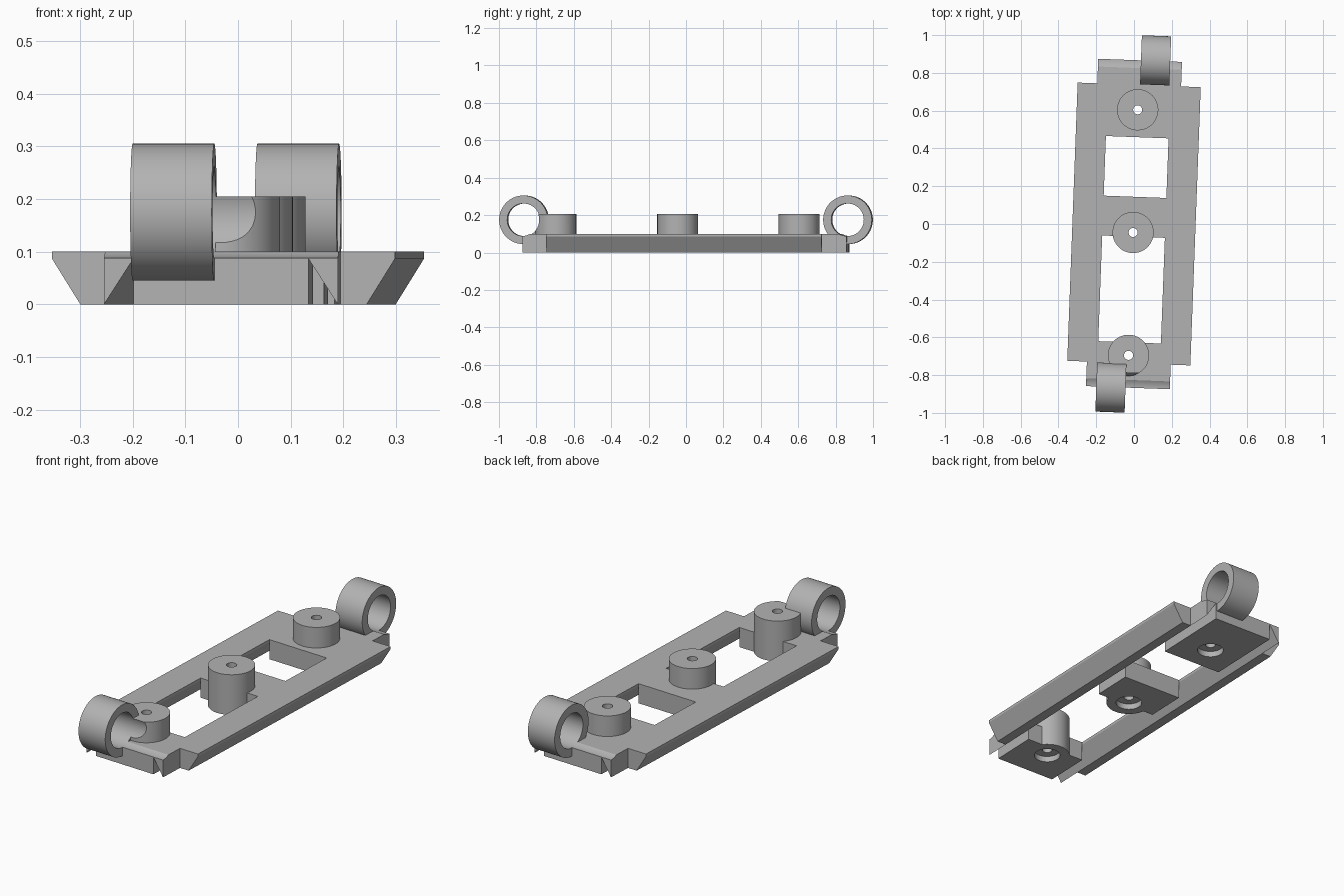
import bpy, bmesh, math
from mathutils import Matrix

if "Cube" in bpy.data.objects:
    bpy.data.objects.remove(bpy.data.objects["Cube"])

TILT = Matrix.Rotation(math.radians(-2.14), 4, 'Z')   # whole part sits slightly turned
RING_Y, RING_Z, RING_R, BORE_R = 0.87, 0.175, 0.13, 0.087
TOP, LIP = 0.1, 0.087

grey = bpy.data.materials.new("light_grey")
grey.diffuse_color = (0.45, 0.45, 0.45, 1)
grey.use_nodes = True
grey.node_tree.nodes["Principled BSDF"].inputs["Base Color"].default_value = grey.diffuse_color


def make(name, bm):
    bmesh.ops.recalc_face_normals(bm, faces=bm.faces)
    mesh = bpy.data.meshes.new(name)
    bm.to_mesh(mesh)
    bm.free()
    mesh.materials.append(grey)
    ob = bpy.data.objects.new(name, mesh)
    bpy.context.collection.objects.link(ob)
    return ob


def prism(name, profile, y0, y1):
    """Extrude an (x, z) profile along y."""
    bm = bmesh.new()
    face = bm.faces.new([bm.verts.new((x, y0, z)) for x, z in profile])
    new = bmesh.ops.extrude_face_region(bm, geom=[face])["geom"]
    bmesh.ops.translate(bm, vec=(0, y1 - y0, 0),
                        verts=[v for v in new if isinstance(v, bmesh.types.BMVert)])
    return make(name, bm)


def cylinder(name, r, length, centre, along_x=False, sides=64):
    bm = bmesh.new()
    m = Matrix.Translation(centre)
    if along_x:
        m = m @ Matrix.Rotation(math.pi / 2, 4, 'Y')
    bmesh.ops.create_cone(bm, cap_ends=True, segments=sides, radius1=r, radius2=r,
                          depth=length, matrix=m)
    return make(name, bm)


def boolean(ob, other, op):
    mod = ob.modifiers.new("bool", 'BOOLEAN')
    mod.object, mod.operation, mod.solver = other, op, 'EXACT'
    bpy.context.view_layer.objects.active = ob
    bpy.ops.object.modifier_apply(modifier=mod.name)
    bpy.data.objects.remove(other)


def cut_bore(ob, s):
    boolean(ob, cylinder("bore", BORE_R, 1.0, (0, s * RING_Y, RING_Z), True, 96), 'DIFFERENCE')


parts = []

# dovetail side rails, with narrower vertical-sided tips at both ends
for side, s in (("left", -1), ("right", 1)):
    full = [(.326, TOP), (.326, LIP), (.272, 0), (.222, 0), (.166, LIP), (.166, TOP)]
    tip = [(.222, TOP), (.222, 0), (.166, LIP), (.166, TOP)]
    parts.append(prism(side + "_rail", [(s * x, z) for x, z in full], -.737, .737))
    for end, e in (("front", -1), ("back", 1)):
        ob = prism(f"{end}_{side}_rail_tip", [(s * x, z) for x, z in tip], e * .737, e * .867)
        cut_bore(ob, e)
        parts.append(ob)

# cross blocks, each with a drilled boss: name, y range, boss y, bore end
for name, y0, y1, by, end in (("front", -.867, -.627, -.696, -1),
                              ("middle", -.067, .144, -.045, 0),
                              ("back", .46, .867, .605, 1)):
    block = prism(name + "_block_and_boss",
                  [(-.166, 0), (.166, 0), (.166, TOP), (-.166, TOP)], y0, y1)
    boolean(block, cylinder("boss", .109, .205, (-.003, by, .1025)), 'UNION')
    boolean(block, cylinder("hole", .024, .6, (-.003, by, .1), sides=32), 'DIFFERENCE')
    boolean(block, cylinder("recess", .063, .06, (-.003, by, 0)), 'DIFFERENCE')
    if end:
        cut_bore(block, end)
    parts.append(block)

# hinge rings at opposite ends
for name, s, x in (("front_ring", -1, -.09), ("back_ring", 1, .082)):
    ring = cylinder(name, RING_R, .155, (x, s * RING_Y, RING_Z), True, 96)
    cut_bore(ring, s)
    parts.append(ring)

# turn everything and smooth the round surfaces
bpy.ops.object.select_all(action='DESELECT')
for ob in parts:
    ob.data.transform(TILT)
    ob.select_set(True)
bpy.context.view_layer.objects.active = parts[0]
bpy.ops.object.shade_smooth_by_angle(angle=math.radians(30))
